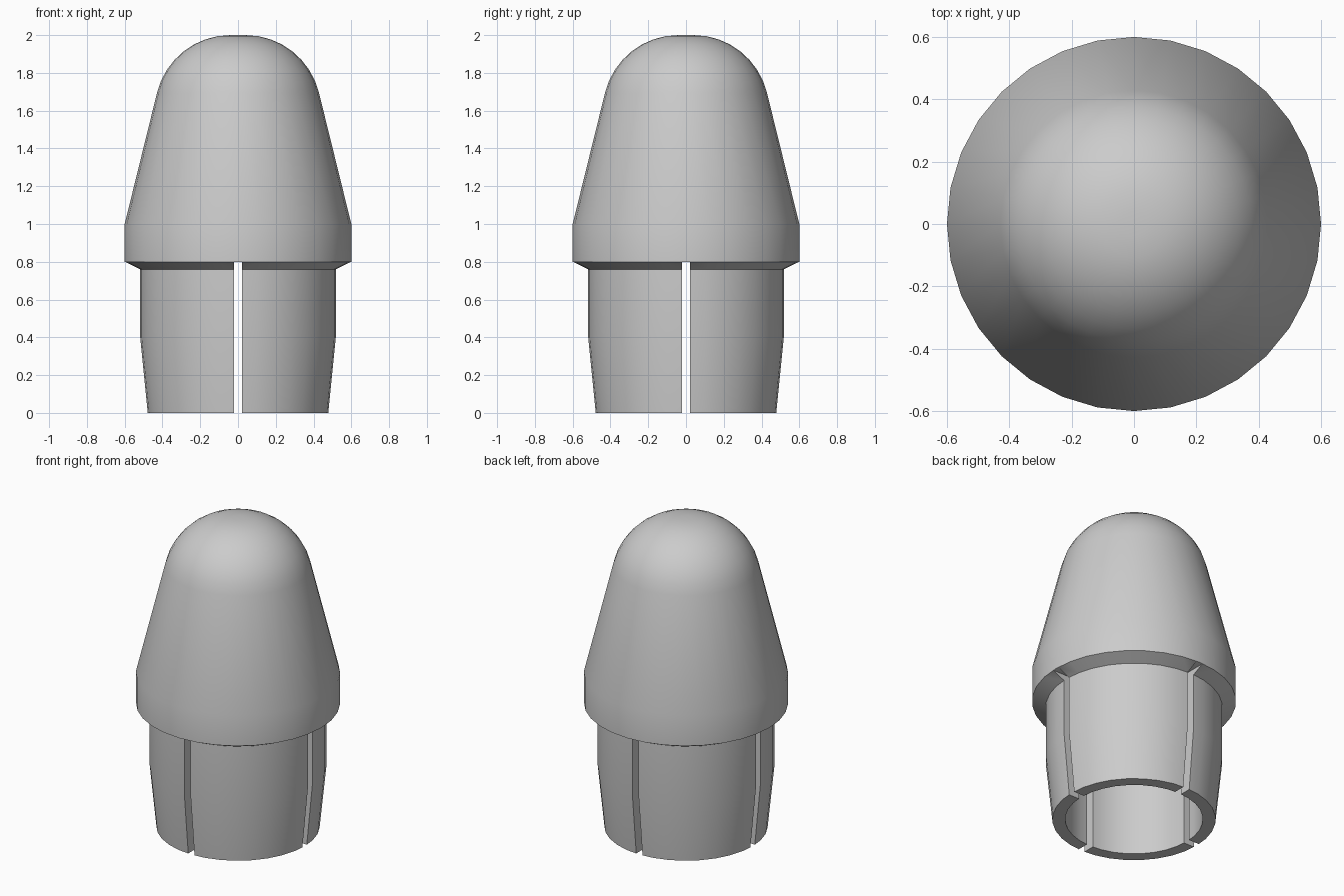
import bpy, bmesh, math
from mathutils import Vector

default = bpy.data.objects.get("Cube")
if default:
    bpy.data.objects.remove(default, do_unlink=True)

SEGMENTS = 32

# Single grey material
grey = bpy.data.materials.new("plain_grey")
colour = (0.6, 0.6, 0.6, 1)
grey.use_nodes = True
grey.diffuse_color = colour
grey.node_tree.nodes["Principled BSDF"].inputs["Base Color"].default_value = colour


def add_object(name, bm):
    mesh = bpy.data.meshes.new(name)
    bm.to_mesh(mesh)
    bm.free()
    obj = bpy.data.objects.new(name, mesh)
    bpy.context.collection.objects.link(obj)
    return obj


def lathe(name, profile):
    bm = bmesh.new()
    verts = [bm.verts.new((r, 0, z)) for r, z in profile]
    edges = [bm.edges.new(pair) for pair in zip(verts, verts[1:])]
    bmesh.ops.spin(bm, geom=verts + edges, axis=(0, 0, 1), cent=(0, 0, 0),
                   angle=math.tau, steps=SEGMENTS)
    bmesh.ops.remove_doubles(bm, verts=bm.verts[:], dist=0.0005)
    bmesh.ops.recalc_face_normals(bm, faces=bm.faces[:])
    return add_object(name, bm)


def box(name, size, centre):
    bm = bmesh.new()
    bmesh.ops.create_cube(bm, size=1)
    bmesh.ops.scale(bm, vec=Vector(size), verts=bm.verts[:])
    bmesh.ops.translate(bm, vec=Vector(centre), verts=bm.verts[:])
    return add_object(name, bm)


# Rounded nose arc, running from the small flat top to the tapered side
ARC_RADIUS, ARC_OFFSET = 0.4, 0.04
arc = []
for i in range(9):
    a = math.radians(90 - 76.4 * i / 8)
    arc.append((ARC_OFFSET + ARC_RADIUS * math.cos(a),
                2 - ARC_RADIUS + ARC_RADIUS * math.sin(a)))

# Nose, collar, undercut, tapered skirt and hollow socket
profile = [(0, 2)] + arc + [
    (0.6, 1.0), (0.6, 0.8),
    (0.52, 0.76), (0.52, 0.4), (0.48, 0),
    (0.405, 0), (0.405, 0.8), (0, 0.8),
]
cap = lathe("slotted_cap", profile)
cap.data.materials.append(grey)

# Crossed slots through the skirt
for name, size in (("slot_cutter_x", (1.6, 0.045, 1)),
                   ("slot_cutter_y", (0.045, 1.6, 1))):
    cutter = box(name, size, (0, 0, 0.299))
    cutter.hide_render = True
    bpy.context.view_layer.objects.active = cap
    mod = cap.modifiers.new(name, 'BOOLEAN')
    mod.operation = 'DIFFERENCE'
    mod.solver = 'EXACT'
    mod.object = cutter
    bpy.ops.object.modifier_apply(modifier=mod.name)
    bpy.data.objects.remove(cutter, do_unlink=True)

# Smooth shading with crisp rims
bpy.ops.object.select_all(action='DESELECT')
cap.select_set(True)
bpy.context.view_layer.objects.active = cap
bpy.ops.object.shade_smooth_by_angle(angle=math.radians(30))
